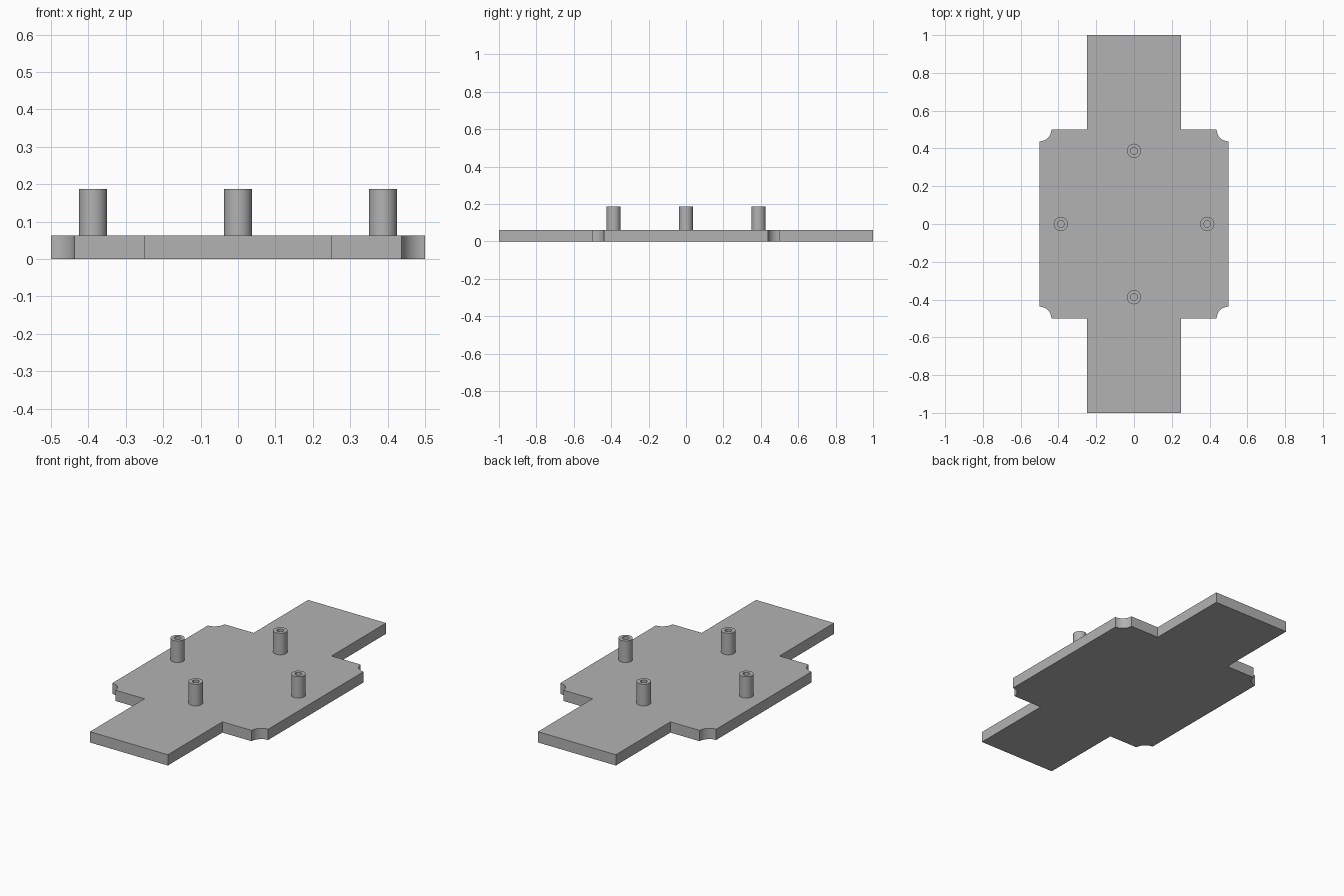
import bpy, bmesh
from math import cos, sin, pi, radians
from mathutils import Matrix

cube = bpy.data.objects.get("Cube")
if cube:
    bpy.data.objects.remove(cube, do_unlink=True)

THICK = 0.0625      # plate thickness
NOTCH = 0.0625      # corner notch radius
POST_TOP = 0.1875
POST_R, BORE_R = 0.0375, 0.018
POST_DIST = 0.3875

grey = bpy.data.materials.new("plain_grey")
grey.use_nodes = True
colour = (0.45, 0.45, 0.45, 1)
grey.diffuse_color = colour
grey.node_tree.nodes["Principled BSDF"].inputs["Base Color"].default_value = colour


def make_object(name, bm):
    bmesh.ops.recalc_face_normals(bm, faces=bm.faces)
    mesh = bpy.data.meshes.new(name)
    bm.to_mesh(mesh)
    bm.free()
    mesh.materials.append(grey)
    obj = bpy.data.objects.new(name, mesh)
    bpy.context.collection.objects.link(obj)
    bpy.ops.object.select_all(action='DESELECT')
    obj.select_set(True)
    bpy.context.view_layer.objects.active = obj
    bpy.ops.object.shade_smooth_by_angle(angle=radians(30))
    return obj


# Base plate: one quarter outline mirrored round, then extruded
STEPS = 12
quarter = []
for i in range(STEPS + 1):
    a = 1.5 * pi - i * pi / 2 / STEPS
    quarter.append((0.5 + NOTCH * cos(a), 0.5 + NOTCH * sin(a)))
quarter += [(0.25, 0.5), (0.25, 1.0)]

outline = []
for sx, sy in ((1, 1), (-1, 1), (-1, -1), (1, -1)):
    points = quarter if sx * sy > 0 else quarter[::-1]
    outline += [(sx * x, sy * y) for x, y in points]

bm = bmesh.new()
base = bm.faces.new([bm.verts.new((x, y, 0)) for x, y in outline])
top = bmesh.ops.extrude_face_region(bm, geom=[base], use_keep_orig=True)
top_verts = [v for v in top["geom"] if isinstance(v, bmesh.types.BMVert)]
bmesh.ops.translate(bm, verts=top_verts, vec=(0, 0, THICK))
make_object("base_plate", bm)


# Hollow posts: a wall section spun about the vertical axis
def hollow_post(name, x, y):
    bm = bmesh.new()
    low = THICK - 0.01
    section = [(BORE_R, low), (POST_R, low), (POST_R, POST_TOP), (BORE_R, POST_TOP)]
    verts = [bm.verts.new((r, 0, z)) for r, z in section]
    edges = [bm.edges.new((verts[i], verts[(i + 1) % 4])) for i in range(4)]
    bmesh.ops.spin(bm, geom=verts + edges, cent=(0, 0, 0), axis=(0, 0, 1),
                   angle=2 * pi, steps=32, use_merge=False)
    bmesh.ops.remove_doubles(bm, verts=bm.verts, dist=0.0001)
    bm.transform(Matrix.Translation((x, y, 0)))
    make_object(name, bm)


for side, dx, dy in (("left", 1, 0), ("right", -1, 0), ("front", 0, -1), ("back", 0, 1)):
    hollow_post(side + "_post", dx * POST_DIST, dy * POST_DIST)
